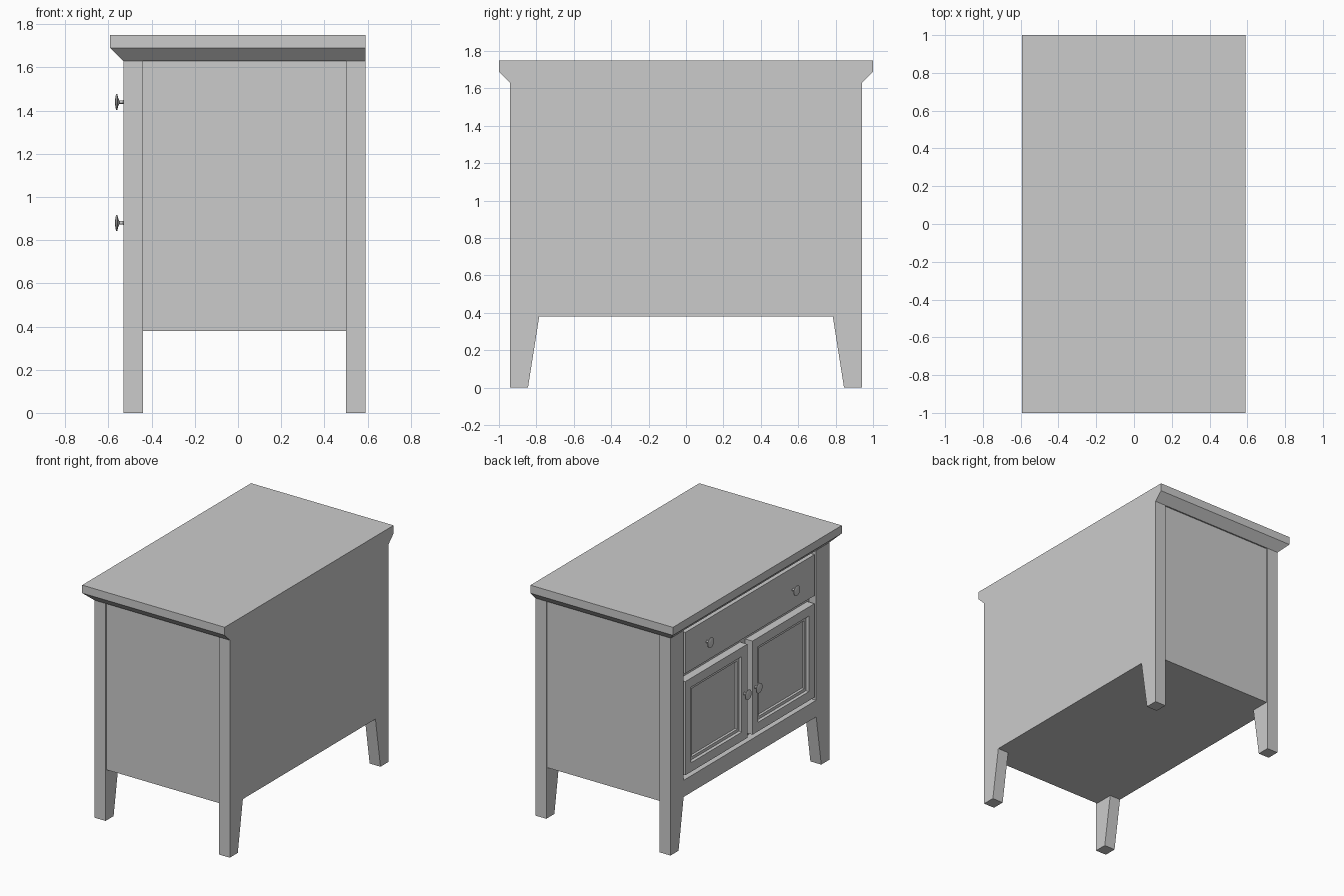
import bpy, bmesh, math
from mathutils import Matrix

if "Cube" in bpy.data.objects:
    bpy.data.objects.remove(bpy.data.objects["Cube"])

grey = bpy.data.materials.new("plain grey")
grey.diffuse_color = (0.6, 0.6, 0.6, 1)
grey.use_nodes = True
grey.node_tree.nodes["Principled BSDF"].inputs["Base Color"].default_value = grey.diffuse_color


def finish(name, bm):
    bmesh.ops.recalc_face_normals(bm, faces=bm.faces)
    me = bpy.data.meshes.new(name)
    bm.to_mesh(me)
    bm.free()
    me.materials.append(grey)
    ob = bpy.data.objects.new(name, me)
    bpy.context.collection.objects.link(ob)
    return ob


def box_bm(x0, x1, y0, y1, z0, z1):
    bm = bmesh.new()
    bmesh.ops.create_cube(bm, size=1)
    for v in bm.verts:
        v.co = (x1 if v.co.x > 0 else x0,
                y1 if v.co.y > 0 else y0,
                z1 if v.co.z > 0 else z0)
    return bm


def box(name, *dims):
    return finish(name, box_bm(*dims))


def prism(name, profile, x0, x1):
    """Extrude a (y, z) outline along x."""
    bm = bmesh.new()
    face = bm.faces.new([bm.verts.new((x0, y, z)) for y, z in profile])
    new = bmesh.ops.extrude_face_region(bm, geom=[face])["geom"]
    for v in new:
        if isinstance(v, bmesh.types.BMVert):
            v.co.x = x1
    return finish(name, bm)


def door(name, y0, y1, z0, z1):
    """Framed door with a stepped, recessed panel facing -x."""
    bm = box_bm(-0.53, -0.46, y0, y1, z0, z1)
    bmesh.ops.recalc_face_normals(bm, faces=bm.faces)
    front = min(bm.faces, key=lambda f: f.calc_center_median().x)
    for thick, depth in ((0.068, 0), (0.006, -0.018), (0.022, 0), (0.006, -0.012)):
        bmesh.ops.inset_region(bm, faces=[front], thickness=thick, depth=depth,
                               use_even_offset=True)
    return finish(name, bm)


def knob(name, y, z):
    """Turned knob: flared stem and a domed round head, axis along -x."""
    outline = [(0.0, 0.013), (0.005, 0.008), (0.022, 0.008), (0.027, 0.02),
               (0.031, 0.037), (0.036, 0.037), (0.040, 0.024), (0.042, 0.0)]
    n = 20
    bm = bmesh.new()
    rings = []
    for d, r in outline:
        rings.append([bm.verts.new((-0.528 - d,
                                    y + r * math.cos(2 * math.pi * i / n),
                                    z + r * math.sin(2 * math.pi * i / n)))
                      for i in range(n)])
    for a, b in zip(rings, rings[1:]):
        for i in range(n):
            j = (i + 1) % n
            bm.faces.new((a[i], a[j], b[j], b[i]))
    bm.faces.new(rings[0])
    bmesh.ops.remove_doubles(bm, verts=bm.verts, dist=0.0001)
    ob = finish(name, bm)
    bpy.context.view_layer.objects.active = ob
    ob.select_set(True)
    bpy.ops.object.shade_smooth_by_angle(angle=math.radians(40))
    ob.select_set(False)


# Carcass, with its front set back behind the drawer and doors
box("carcass", -0.47, 0.59, -0.785, 0.785, 0.38, 1.63)
box("bottom_rail", -0.53, -0.47, -0.785, 0.785, 0.38, 0.505)

for s, side in ((-1, "right"), (1, "left")):
    # Corner posts running down into tapered legs
    outline = [(s * 0.94, 0), (s * 0.845, 0), (s * 0.785, 0.38),
               (s * 0.785, 1.63), (s * 0.94, 1.63)]
    prism("front_leg_" + side, outline, -0.53, -0.44)
    prism("back_leg_" + side, outline, 0.50, 0.59)
    # Slightly recessed side panels
    y0, y1 = sorted((s * 0.785, s * 0.93))
    box("side_panel_" + side, -0.44, 0.50, y0, y1, 0.38, 1.63)
    # Doors and knobs
    y0, y1 = sorted((s * 0.03, s * 0.765))
    door("door_" + side, y0, y1, 0.535, 1.237)
    knob("door_knob_" + side, s * 0.065, 0.88)
    knob("drawer_knob_" + side, s * 0.51, 1.44)

# Drawer front
box("drawer", -0.53, -0.46, -0.765, 0.765, 1.297, 1.605)

# Table top over a sloped moulding, flush at the back
box("table_top", -0.592, 0.59, -1.0, 1.0, 1.69, 1.75)
bm = box_bm(-0.592, 0.59, -1.0, 1.0, 1.63, 1.69)
for v in bm.verts:
    if v.co.z < 1.66:
        v.co.y *= 0.94
        if v.co.x < 0:
            v.co.x = -0.532
finish("top_moulding", bm)
